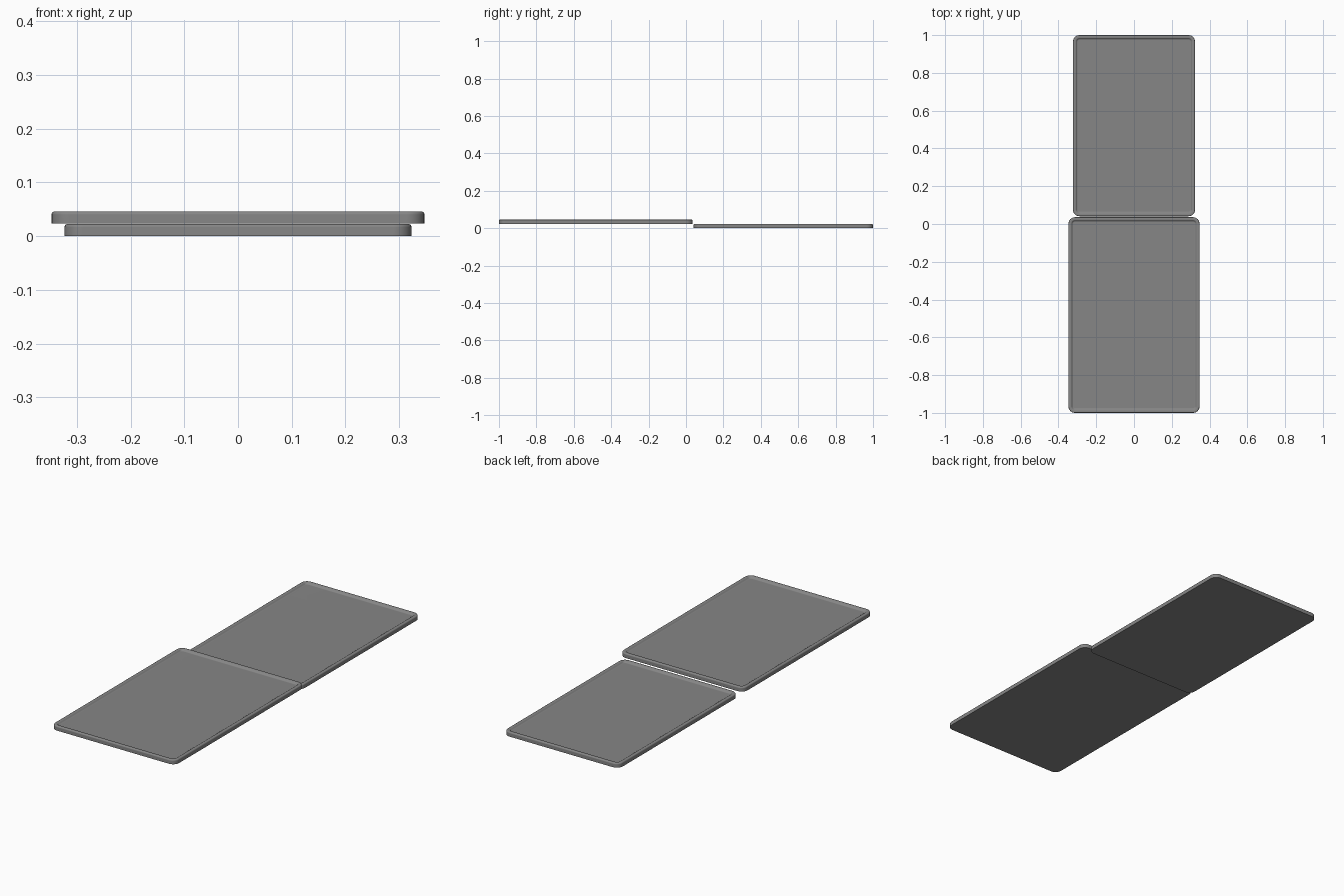
import bpy, bmesh, math

if "Cube" in bpy.data.objects:
    bpy.data.objects.remove(bpy.data.objects["Cube"])

# Dark grey coating
dark = bpy.data.materials.new("dark_grey")
dark.diffuse_color = (0.24, 0.24, 0.24, 1)
dark.use_nodes = True
dark.node_tree.nodes["Principled BSDF"].inputs["Base Color"].default_value = dark.diffuse_color


def outline(hx, y0, y1, r, inset, n=6):
    """Rounded rectangle points, inset from the outer edge."""
    cx, cy = hx - r, (y1 - y0) / 2 - r
    mid = (y0 + y1) / 2
    rr = r - inset
    pts = []
    for k, (sx, sy) in enumerate([(1, 1), (-1, 1), (-1, -1), (1, -1)]):
        for i in range(n + 1):
            a = math.pi / 2 * (k + i / n)
            pts.append((sx * cx + rr * math.cos(a), mid + sy * cy + rr * math.sin(a)))
    return pts


def tray(name, hx, y0, y1, z0, h):
    # Cross-section from bottom edge, over the rounded rim, into the shallow recess
    b, rim, floor = 0.006, 0.014, h - 0.008
    profile = [(0.0, 0)]
    profile += [(b * (1 - math.cos(t)), h - b + b * math.sin(t))
                for t in (math.pi / 8 * i for i in range(5))]
    profile += [(rim, h), (rim + 0.003, h - 0.002), (rim + 0.006, floor + 0.002),
                (rim + 0.009, floor + 0.0005), (rim + 0.012, floor)]
    bm = bmesh.new()
    rings = [[bm.verts.new((x, y, z0 + z)) for x, y in outline(hx, y0, y1, 0.034, d)]
             for d, z in profile]
    for lo, hi in zip(rings, rings[1:]):
        for i in range(len(lo)):
            j = (i + 1) % len(lo)
            bm.faces.new((lo[i], lo[j], hi[j], hi[i]))
    bm.faces.new(rings[-1])
    bm.faces.new(rings[0][::-1])
    bmesh.ops.recalc_face_normals(bm, faces=bm.faces[:])
    me = bpy.data.meshes.new(name)
    bm.to_mesh(me)
    bm.free()
    me.materials.append(dark)
    ob = bpy.data.objects.new(name, me)
    bpy.context.collection.objects.link(ob)
    bpy.context.view_layer.objects.active = ob
    ob.select_set(True)
    bpy.ops.object.shade_smooth_by_angle(angle=math.radians(35))
    ob.select_set(False)
    # Keep the large floor evenly shaded
    weighted = ob.modifiers.new("even_shading", 'WEIGHTED_NORMAL')
    weighted.keep_sharp = True


# Larger raised tray in front, smaller tray on the ground behind
tray("large_tray", 0.347, -1.0, 0.036, 0.0235, 0.0225)
tray("small_tray", 0.323, 0.041, 1.0, 0.0, 0.0225)
